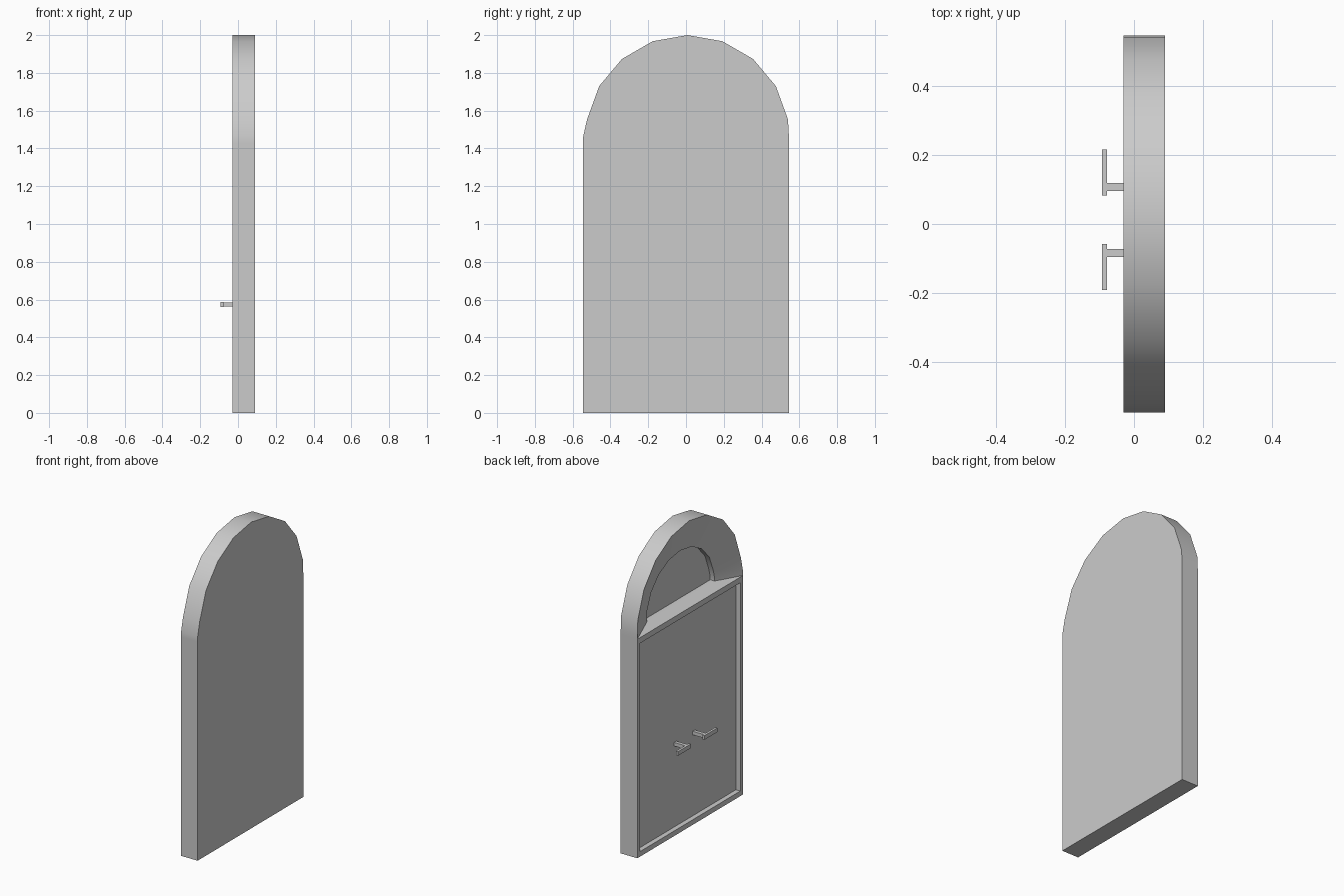
import bpy, bmesh
from math import sin, cos, radians

if "Cube" in bpy.data.objects:
    bpy.data.objects.remove(bpy.data.objects["Cube"])

FRONT, BACK, SPLIT, HALF = -0.03, 0.09, 1.43, 0.545


def finish(bm, name):
    bmesh.ops.recalc_face_normals(bm, faces=bm.faces)
    # the joint between lower frame and arch is hidden inside
    hidden = [f for f in bm.faces
              if all(abs(v.co.z - SPLIT) < 1e-5 for v in f.verts)]
    bmesh.ops.delete(bm, geom=hidden, context='FACES')
    mesh = bpy.data.meshes.new(name)
    bm.to_mesh(mesh)
    bm.free()
    obj = bpy.data.objects.new(name, mesh)
    bpy.context.collection.objects.link(obj)
    bpy.ops.object.select_all(action='DESELECT')
    obj.select_set(True)
    bpy.context.view_layer.objects.active = obj
    bpy.ops.object.shade_smooth_by_angle(angle=radians(30))
    return obj


def loft(name, sections):
    """Skin a list of (x, [(y, z), ...]) loops and cap both ends."""
    bm = bmesh.new()
    loops = [[bm.verts.new((x, y, z)) for y, z in pts] for x, pts in sections]
    for a, b in zip(loops, loops[1:]):
        for i in range(len(a)):
            j = (i + 1) % len(a)
            bm.faces.new((a[i], a[j], b[j], b[i]))
    bm.faces.new(loops[0])
    bm.faces.new(loops[-1])
    return finish(bm, name)


def rect(y0, y1, z0, z1):
    return [(y0, z0), (y0, z1), (y1, z1), (y1, z0)]


def box(name, x0, x1, y0, y1, z0, z1):
    r = rect(y0, y1, z0, z1)
    return loft(name, [(x0, r), (x1, r)])


# Lower door frame with its recessed panel
outer = rect(-HALF, HALF, 0, SPLIT)
inner = rect(-HALF + 0.027, HALF - 0.027, 0.033, SPLIT - 0.037)
loft("door_frame", [(BACK, outer), (FRONT, outer), (FRONT, inner), (0.002, inner)])

# Arched head: splayed surround down to a recessed window
arc = [(0.008 + 0.54 * cos(radians(a)), 1.46 + 0.54 * sin(radians(a)))
       for a in range(170, 0, -20)]
arch = [(-HALF, SPLIT), (-HALF, 1.46)] + arc + [(HALF, 1.46), (HALF, SPLIT)]
window = [(y * 0.35 / HALF, 1.45 + (z - SPLIT) * 0.335 / 0.57) for y, z in arch]
loft("arch_head", [(BACK, arch), (FRONT, arch), (0.038, window), (0.07, window)])

# Two handles: a post and a bar each
for side, y0, post in (("left", 0.082, 0.096), ("right", -0.191, -0.095)):
    box(side + "_handle_post", -0.08, 0.005, post, post + 0.023, 0.562, 0.585)
    box(side + "_handle_bar", -0.093, -0.078, y0, y0 + 0.133, 0.56, 0.587)
